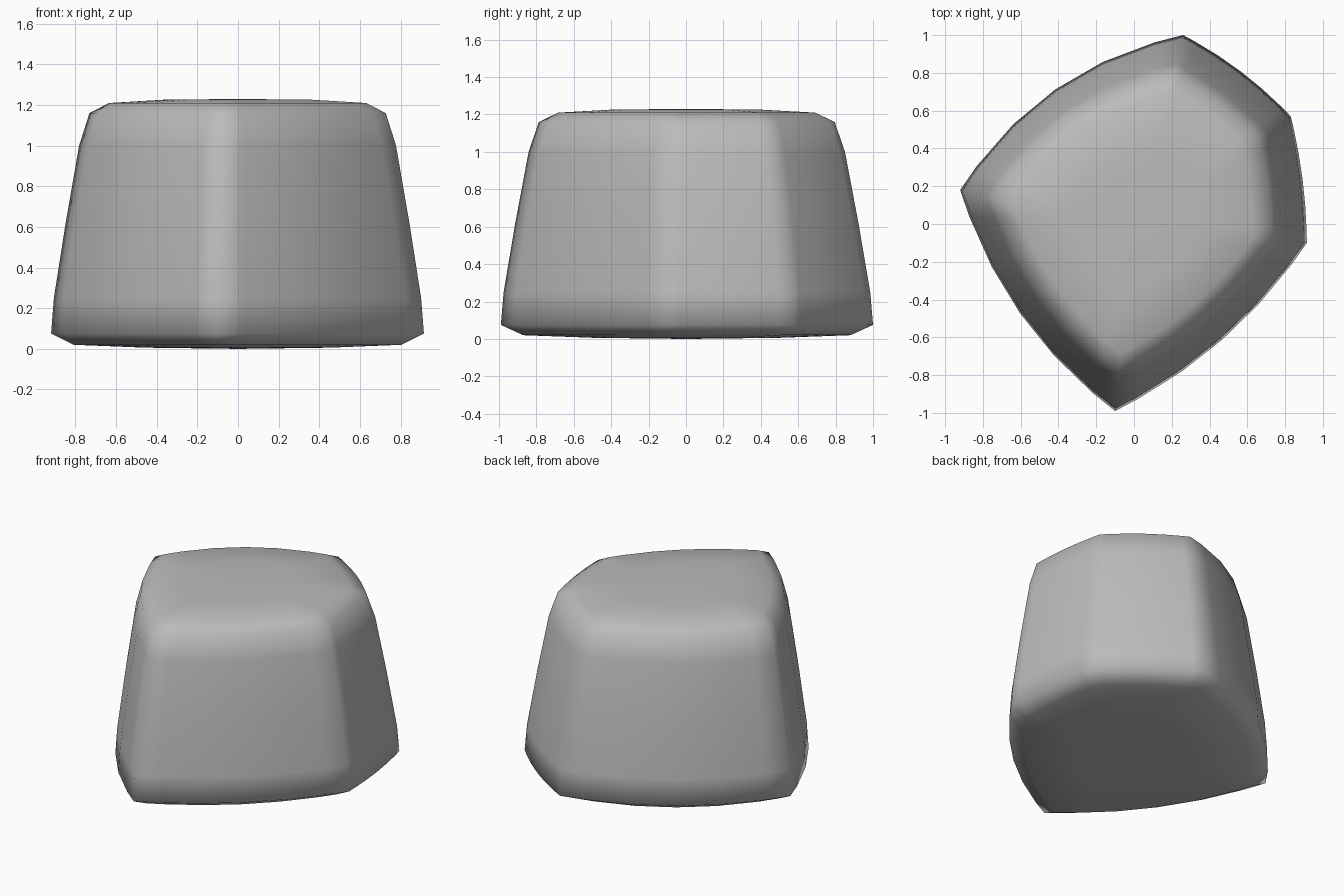
import bpy
import bmesh
from mathutils import Vector

cube = bpy.data.objects.get("Cube")
if cube:
    bpy.data.objects.remove(cube, do_unlink=True)


def make_material(name, colour):
    material = bpy.data.materials.new(name)
    material.use_nodes = True
    material.diffuse_color = colour
    shader = material.node_tree.nodes["Principled BSDF"]
    shader.inputs["Base Color"].default_value = colour
    shader.inputs["Roughness"].default_value = 0.8
    return material


# Five footprint corners, each with the outward bulge of the edge that follows
CORNERS = [
    (-0.10, -0.99, 0.09),
    (0.915, -0.10, 0.02),
    (0.83, 0.57, 0.03),
    (0.26, 1.0, 0.15),
    (-0.92, 0.18, 0.115),
]
EDGE_STEPS = (0, 0.1, 0.3, 0.5, 0.7, 0.9)

# Height and footprint scale of each ring, from the base to the top
RINGS = [
    (0.006, 0.5), (0.02, 0.88), (0.075, 1.0), (0.25, 0.985), (0.62, 0.922),
    (1.0, 0.85), (1.16, 0.795), (1.21, 0.69), (1.226, 0.4),
]
HEIGHT = 1.23


def footprint():
    """Outline of the stone: a pentagon with gently bowed edges."""
    points = []
    for index, (x, y, bulge) in enumerate(CORNERS):
        start = Vector((x, y))
        end = Vector(CORNERS[(index + 1) % len(CORNERS)][:2])
        along = end - start
        outward = Vector((along.y, -along.x)).normalized()
        for t in EDGE_STEPS:
            points.append(start + along * t + outward * bulge * 4 * t * (1 - t))
    return points


def build_stone(name, material):
    bm = bmesh.new()
    outline = footprint()
    count = len(outline)
    rings = [[bm.verts.new((p.x * scale, p.y * scale, z)) for p in outline]
             for z, scale in RINGS]

    # Tapered sides and rounded rims
    for lower, upper in zip(rings, rings[1:]):
        for i in range(count):
            j = (i + 1) % count
            bm.faces.new((lower[i], lower[j], upper[j], upper[i]))

    # Slightly domed base and top
    for ring, z in ((rings[0], 0), (rings[-1], HEIGHT)):
        centre = bm.verts.new((0, 0, z))
        for i in range(count):
            bm.faces.new((ring[i], ring[(i + 1) % count], centre))

    bmesh.ops.recalc_face_normals(bm, faces=bm.faces)
    for face in bm.faces:
        face.smooth = True
    mesh = bpy.data.meshes.new(name)
    bm.to_mesh(mesh)
    bm.free()
    mesh.materials.append(material)
    stone = bpy.data.objects.new(name, mesh)
    bpy.context.collection.objects.link(stone)
    return stone


build_stone("stone_block", make_material("stone grey", (0.5, 0.5, 0.5, 1)))
